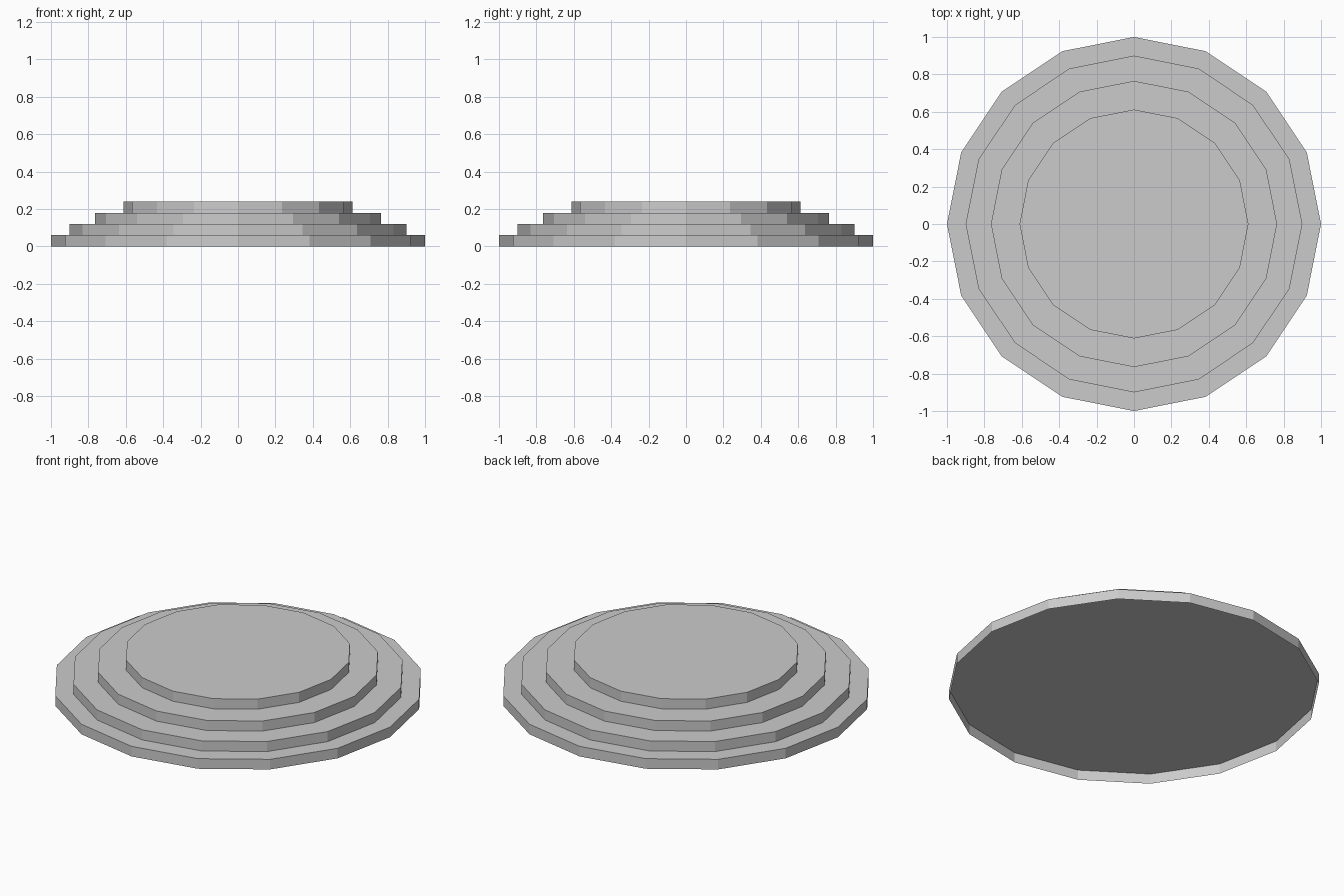
import bpy, bmesh
from math import cos, sin, pi

if "Cube" in bpy.data.objects:
    bpy.data.objects.remove(bpy.data.objects["Cube"])

SIDES = 16
STEP = 0.06
RADII = [1.0, 0.9, 0.765, 0.612]


def tier(name, radius, z):
    """Round step with side walls and a full top, open underneath."""
    bm = bmesh.new()
    low, high = [[bm.verts.new((radius * cos(2 * pi * i / SIDES),
                                radius * sin(2 * pi * i / SIDES), h))
                  for i in range(SIDES)] for h in (z, z + STEP)]
    for i in range(SIDES):
        j = (i + 1) % SIDES
        bm.faces.new((low[i], low[j], high[j], high[i]))
    bm.faces.new(high)
    mesh = bpy.data.meshes.new(name)
    bm.to_mesh(mesh)
    bm.free()
    obj = bpy.data.objects.new(name, mesh)
    bpy.context.collection.objects.link(obj)


# four stacked steps, each smaller than the one below
for n, r in enumerate(RADII):
    tier(f"step_{n + 1}", r, n * STEP)
